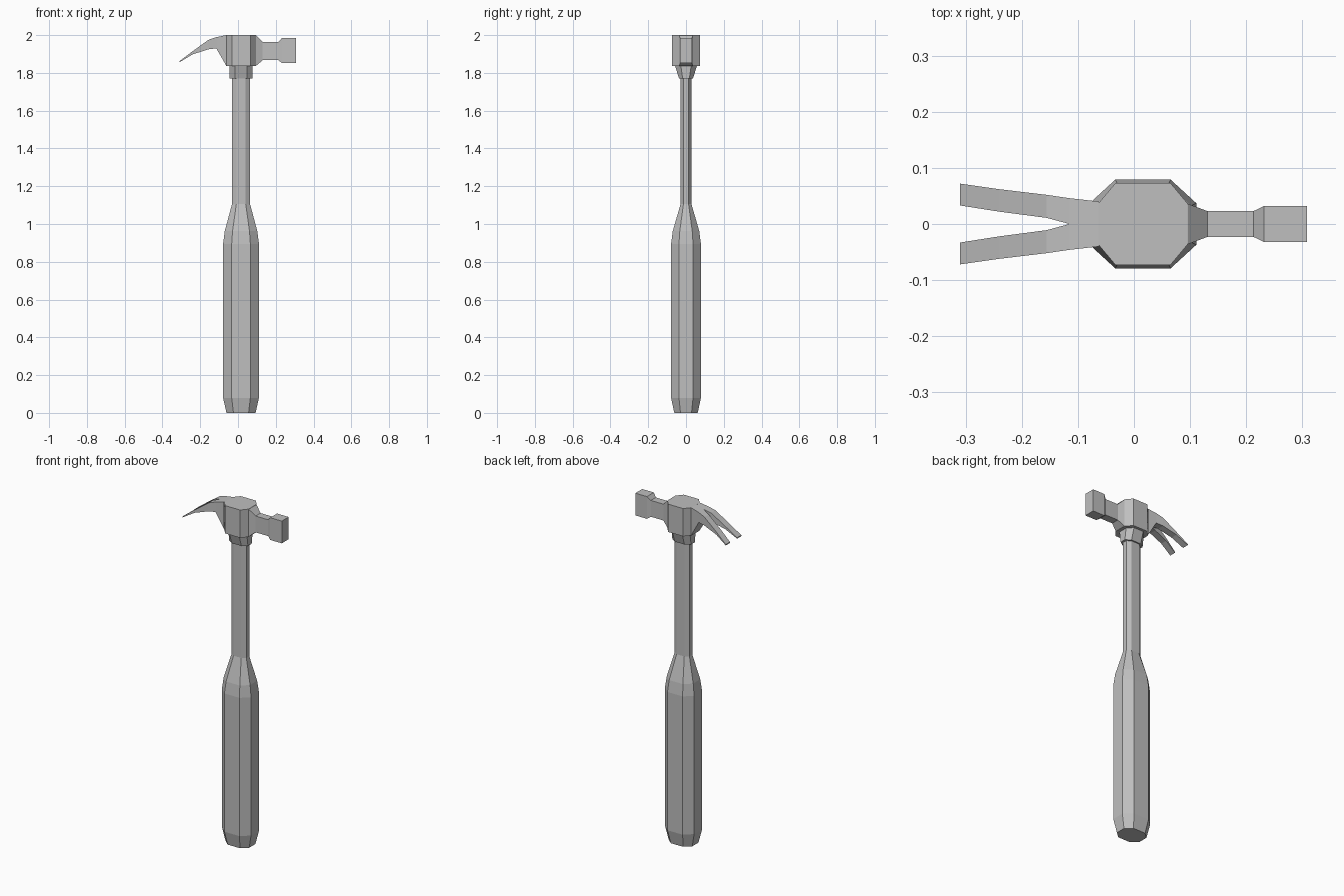
import bpy
import bmesh

if "Cube" in bpy.data.objects:
    bpy.data.objects.remove(bpy.data.objects["Cube"], do_unlink=True)

steel = bpy.data.materials.new("grey")
steel.use_nodes = True
GREY = (0.52, 0.52, 0.52, 1)
steel.diffuse_color = GREY
steel.node_tree.nodes["Principled BSDF"].inputs["Base Color"].default_value = GREY

CX = 0.016  # axis of the handle


def loft(name, rings, cap_start=True, skip=lambda a, b: False):
    """Join matching rings of points with quads and cap the ends."""
    bm = bmesh.new()
    loops = [[bm.verts.new(p) for p in ring] for ring in rings]
    for lo, hi in zip(loops, loops[1:]):
        n = len(lo)
        for i in range(n):
            j = (i + 1) % n
            quad = (lo[i], lo[j], hi[j], hi[i])
            if not skip(quad, i):
                bm.faces.new(quad)
    if cap_start:
        bm.faces.new(loops[0][::-1])
    bm.faces.new(loops[-1])
    bmesh.ops.recalc_face_normals(bm, faces=bm.faces)
    mesh = bpy.data.meshes.new(name)
    bm.to_mesh(mesh)
    bm.free()
    mesh.materials.append(steel)
    obj = bpy.data.objects.new(name, mesh)
    bpy.context.collection.objects.link(obj)
    return obj


def octagon(z, hx, hy, rx=0.52, ry=0.47):
    """Chamfered rectangle; rx and ry are the flat share of each side."""
    fx, fy = hx * rx, hy * ry
    pts = [(hx, -fy), (hx, fy), (fx, hy), (-fx, hy),
           (-hx, fy), (-hx, -fy), (-fx, -hy), (fx, -hy)]
    return [(CX + x, y, z) for x, y in pts]


# Grip and shaft in one tapered piece
loft("handle", [octagon(*s) for s in [
    (0, 0.077, 0.062), (0.08, 0.095, 0.079), (0.895, 0.095, 0.079),
    (0.963, 0.086, 0.070), (1.105, 0.048, 0.029), (1.80, 0.048, 0.029)]])

# Collar flaring up to the head
loft("collar", [octagon(1.77, 0.061, 0.037), octagon(1.838, 0.061, 0.058)])

# Central block of the head
loft("head_block", [octagon(z, 0.079, 0.073, 0.62, 0.51) for z in (1.836, 2.0)])

# Neck and striking face: x, half width, bottom, top
loft("striking_end", [
    [(x, -w, lo), (x, w, lo), (x, w, hi), (x, -w, hi)]
    for x, w, lo, hi in [
        (0.09, 0.036, 1.836, 2.0), (0.096, 0.036, 1.838, 1.998),
        (0.131, 0.023, 1.867, 1.963), (0.213, 0.023, 1.867, 1.963),
        (0.232, 0.032, 1.853, 1.984), (0.308, 0.032, 1.853, 1.984)]])

# One claw prong, mirrored: x, top, bottom, outer y, inner y
claw = loft("claw", [
    [(x, outer, lo), (x, outer, hi), (x, inner, hi), (x, inner, lo)]
    for x, hi, lo, outer, inner in [
        (-0.062, 2.0, 1.838, 0.040, 0), (-0.115, 1.989, 1.930, 0.046, 0),
        (-0.156, 1.975, 1.925, 0.052, 0.011), (-0.24, 1.915, 1.898, 0.062, 0.022),
        (-0.31, 1.862, 1.856, 0.072, 0.033)]],
    cap_start=False, skip=lambda quad, i: all(abs(v.co.y) < 1e-6 for v in quad))
mirror = claw.modifiers.new("mirror", 'MIRROR')
mirror.use_axis = (False, True, False)
